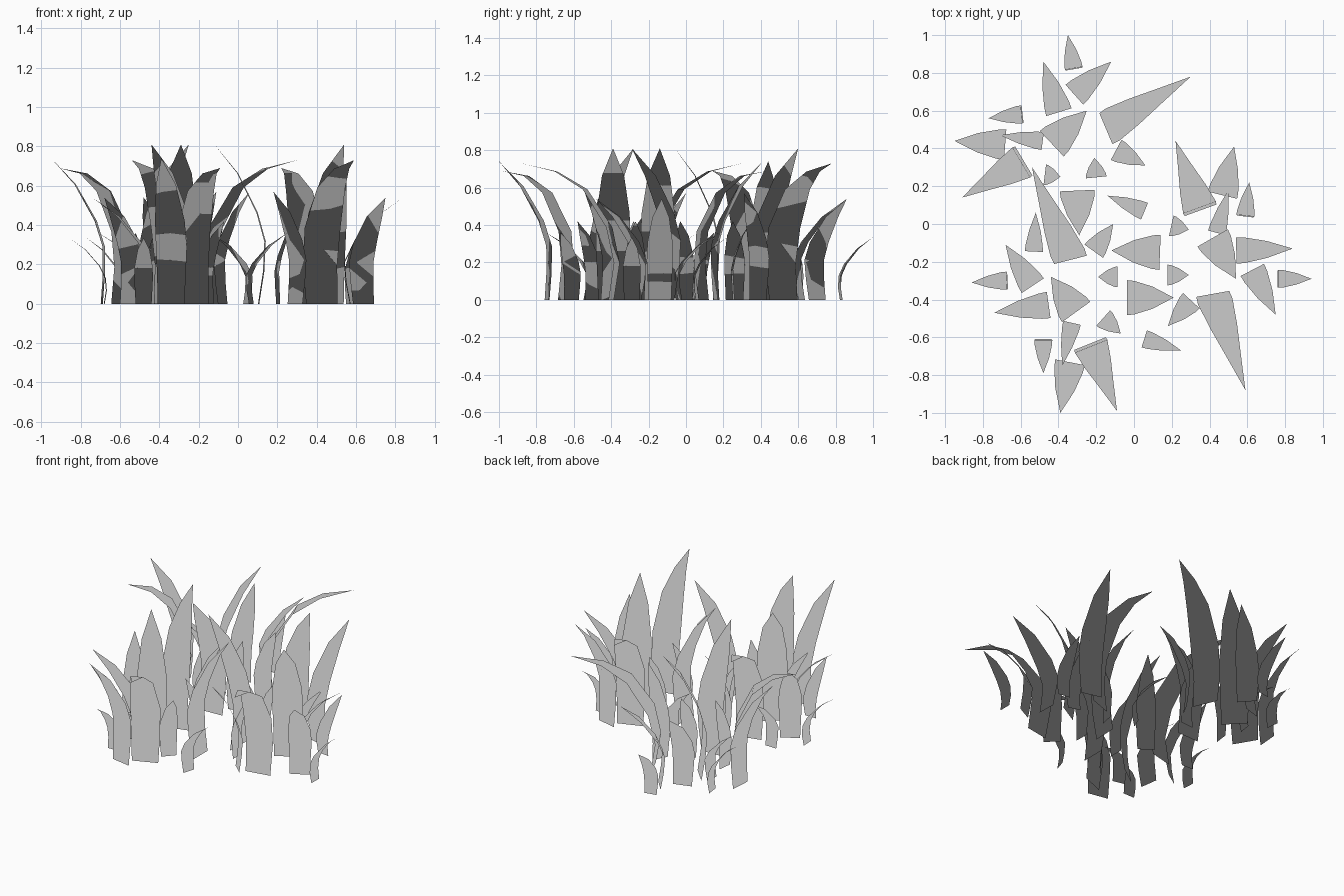
import bpy, bmesh
from mathutils import Vector

if "Cube" in bpy.data.objects:
    bpy.data.objects.remove(bpy.data.objects["Cube"])


# Blade outlines: (height share, forward share of reach, width share)
def steep(foot, belly=0):
    return [(0, foot, .86), (.2, belly, .93), (.39, -.03, 1), (.57, .13, .96), (.82, .53, .64), (1, 1, 0)]


LONG_DROOP = [(0, .04, .88), (.27, -.02, .96), (.53, .06, 1), (.81, .32, .78), (.94, .63, .42), (1, 1, 0)]
DROOP = [(0, .04, .88), (.27, -.02, .96), (.53, .02, 1), (.83, .29, .78), (.96, .61, .42), (1, 1, 0)]


def blade(name, root, tip, height, width, outline, skew):
    """Curved flat blade running from its root to a pointed tip."""
    root, tip = Vector(root) / 100, Vector(tip) / 100
    reach = tip - root
    side = Vector((-reach.y, reach.x)).normalized()
    # root edge turned slightly away from the direction of the tip
    side = (side + reach.normalized() * skew).normalized()
    bm = bmesh.new()
    last = None
    for up, forward, wide in outline:
        c = root + reach * forward
        row = []
        for k in ((.5, -.5) if wide else (0,)):
            p = c + side * (k * width * wide)
            row.append(bm.verts.new((p.x, p.y, up * height)))
        if last:
            bm.faces.new([last[0], last[1]] + row[::-1]).smooth = True
        last = row
    mesh = bpy.data.meshes.new(name)
    bm.to_mesh(mesh)
    bm.free()
    # foliage shading: every normal points straight up
    mesh.normals_split_custom_set_from_vertices([(0, 0, 1)] * len(mesh.vertices))
    bpy.context.collection.objects.link(bpy.data.objects.new(name, mesh))


# Each clump type: height, width, outline, skew, list of root and tip positions (hundredths)
def clump(name, height, width, outline, skew, spots):
    for i, (x, y, tx, ty) in enumerate(spots, 1):
        blade(f"{name}_{i}", (x, y), (tx, ty), height, width, outline, skew)


clump("long_drooping_blade", .73, .185, LONG_DROOP, .15,
      [(-14, 51, 30, 78), (-34, -18, -54, 30), (42, -38, 59, -88)])
clump("drooping_blade", .69, .185, DROOP, 0,
      [(-59, 33, -91, 14), (35, 8, 22, 44), (-23, -64, -9, -99)])
clump("tall_blade", .81, .185, steep(.10), 0,
      [(-43, 43, -25, 60), (-30, 17, -29, -6), (13, -15, -12, -14),
       (42, -8, 54, -29), (-3, -39, 21, -39), (-31, -46, -44, -28)])
clump("upright_blade", .74, .16, steep(.01, -.03), 0,
      [(-69, 42, -95, 44), (47, 16, 53, 41), (-34, -74, -39, -100)])
clump("middle_blade", .54, .14, steep(.07), 0,
      [(-40, 60, -48, 86), (-31, 69, -12, 86), (55, -14, 84, -13),
       (63, -25, 75, -48), (-54, -32, -68, -11), (-46, -43, -74, -47)])
clump("narrow_blade", .36, .095, steep(.04, -.02), 0,
      [(-49, 44, -71, 47), (5, 7, -14, 15), (-53, -14, -52, 6),
       (44, -4, 50, 18), (6, -61, 25, -67), (-33, -53, -38, -75)])
clump("short_blade", .335, .095, steep(0, -.06), 0,
      [(-32, 83, -35, 100), (-60, 58, -77, 56), (59, 5, 61, 22),
       (77, -29, 94, -29), (-68, -30, -86, -31), (-48, -62, -48, -79)])
clump("inner_blade", .42, .11, steep(.05), 0,
      [(-47, 26, -39, 25), (-20, 25, -21, 35), (20, -1, 29, -3),
       (18, -27, 29, -27), (-9, -28, -19, -28), (-16, -50, -7, -58)])
clump("inner_tall_blade", .57, .12, steep(.08), 0,
      [(-9, 39, 6, 31), (-21, -14, -11, 0), (30, -41, 18, -54)])
